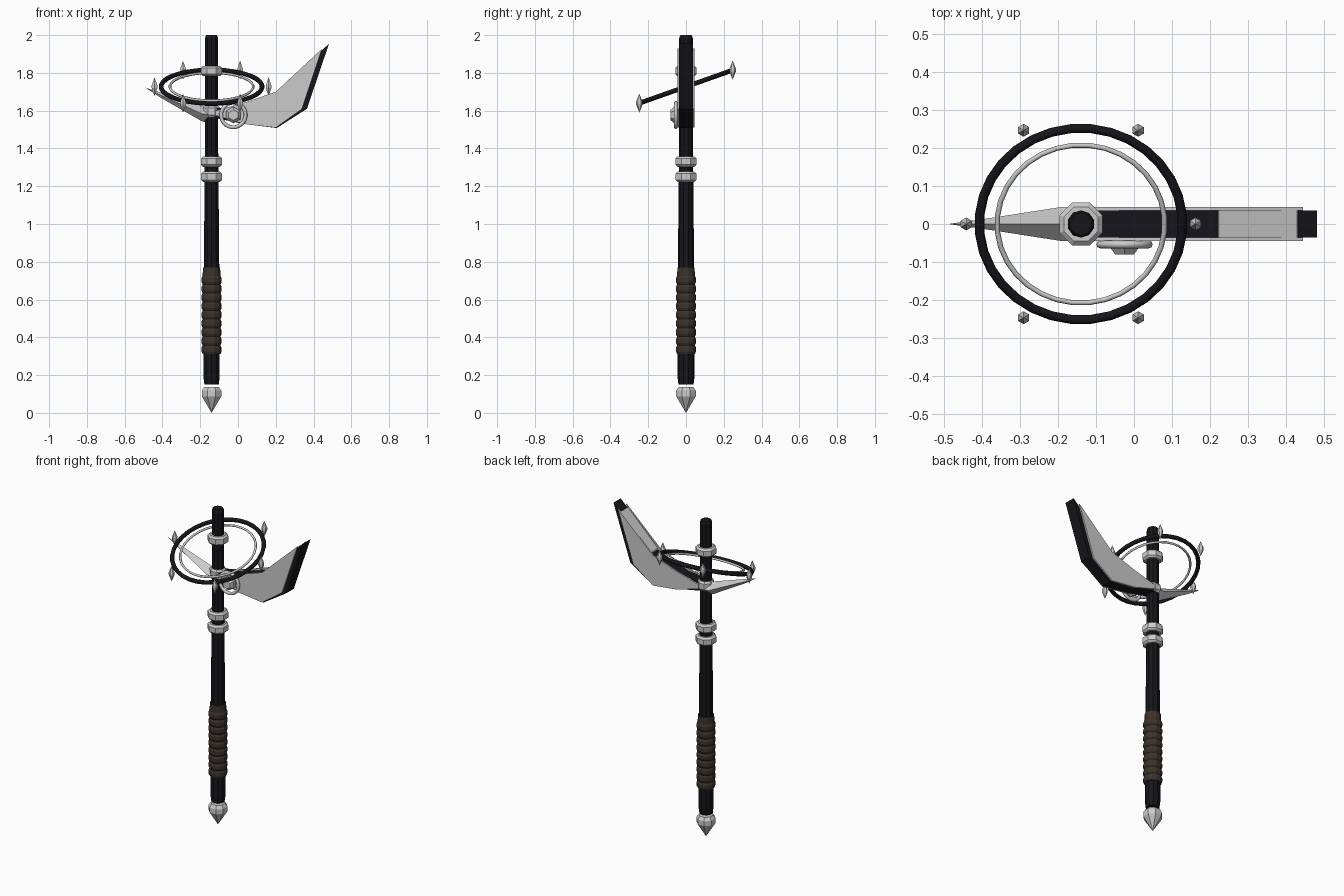
import bpy, bmesh, math
from mathutils import Matrix, Vector

if "Cube" in bpy.data.objects:
    bpy.data.objects.remove(bpy.data.objects["Cube"])

AX = -0.14  # x of the shaft axis


def mat(name, col):
    m = bpy.data.materials.new(name)
    m.diffuse_color = (*col, 1)
    m.use_nodes = True
    m.node_tree.nodes["Principled BSDF"].inputs["Base Color"].default_value = m.diffuse_color
    return m


BLACK = mat("black", (0.008, 0.008, 0.011))
BROWN = mat("brown", (0.045, 0.032, 0.024))


def finish(bm, name, material=None, smooth=False):
    bmesh.ops.recalc_face_normals(bm, faces=bm.faces)
    me = bpy.data.meshes.new(name)
    bm.to_mesh(me)
    bm.free()
    ob = bpy.data.objects.new(name, me)
    bpy.context.collection.objects.link(ob)
    if material:
        me.materials.append(material)
    if smooth:
        for p in me.polygons:
            p.use_smooth = True
    return ob


def lathe(name, profile, n, material=None, matrix=None, closed=False, smooth=False):
    """Revolve (radius, z) points about z; closed profiles make rings."""
    bm = bmesh.new()
    rows = []
    for r, z in profile:
        if r == 0:
            rows.append([bm.verts.new((0, 0, z))] * n)
        else:
            rows.append([bm.verts.new((r * math.cos(a), r * math.sin(a), z))
                         for a in (2 * math.pi * (i + 0.5) / n for i in range(n))])
    pairs = list(zip(rows, rows[1:])) + ([(rows[-1], rows[0])] if closed else [])
    for a, b in pairs:
        for i in range(n):
            j = (i + 1) % n
            bm.faces.new(list(dict.fromkeys((a[i], a[j], b[j], b[i]))))
    if not closed:
        for row in (rows[0], rows[-1]):
            if len(set(row)) > 2:
                bm.faces.new(row)
    bm.transform(matrix or Matrix.Translation((AX, 0, 0)))
    return finish(bm, name, material, smooth)


def ring(name, R, r, n, m, material, matrix):
    prof = [(R + r * math.cos(2 * math.pi * k / m), r * math.sin(2 * math.pi * k / m))
            for k in range(m)]
    return lathe(name, prof, n, material, matrix, closed=True, smooth=True)


def slab(name, pts, y0, y1, material=None):
    """Extrude an (x, z) outline between two y values."""
    bm = bmesh.new()
    a = [bm.verts.new((x, y0, z)) for x, z in pts]
    b = [bm.verts.new((x, y1, z)) for x, z in pts]
    bm.faces.new(a)
    bm.faces.new(b)
    for i in range(len(pts)):
        j = (i + 1) % len(pts)
        bm.faces.new((a[i], a[j], b[j], b[i]))
    return finish(bm, name, material)


# Shaft, wrapped grip and pommel
lathe("shaft", [(0.040, 0.15), (0.045, 0.19), (0.043, 0.77), (0.037, 1.40),
                (0.036, 1.985), (0.030, 2.0)], 10, BLACK)
grip = []
for k in range(10):
    z = 0.312 + k * 0.046
    grip += [(0.049, z), (0.055, z + 0.013), (0.055, z + 0.033)]
lathe("grip", grip[:-2] + [(0.047, 0.77)], 12, BROWN)
lathe("pommel", [(0, 0), (0.056, 0.088), (0.056, 0.118), (0.042, 0.137), (0, 0.137)], 8)

# Collars
for i, (z, r, h) in enumerate([(1.25, 0.061, 0.027), (1.33, 0.061, 0.027),
                               (1.81, 0.061, 0.027), (1.595, 0.049, 0.03)]):
    lathe(f"collar_{i + 1}", [(r * 0.8, z - h), (r, z - h * 0.6),
                              (r, z + h * 0.6), (r * 0.8, z + h)], 8)

# Tilted halo rings with six upright studs
centre = Matrix.Translation((AX, 0, 1.727))
tilt = centre @ Matrix.Rotation(math.radians(19.5), 4, 'X')
ring("halo_outer", 0.268, 0.0125, 32, 8, BLACK, tilt)
ring("halo_inner", 0.221, 0.007, 32, 6, None, tilt)
for k in range(6):
    a = math.radians(60 * k)
    p = tilt @ Vector((0.302 * math.cos(a), 0.262 / 0.866 * math.sin(a), 0))
    lathe(f"halo_stud_{k + 1}", [(0, -0.05), (0.017, -0.008), (0.017, 0.008), (0, 0.05)],
          6, None, Matrix.Translation(p))

# Axe blade: dark core, pale side plates, pale strip on the inner edge
core = [(-0.14, 1.61), (0.0, 1.622), (0.21, 1.69), (0.44, 1.915), (0.482, 1.955),
        (0.365, 1.61), (0.205, 1.508), (0.03, 1.53), (-0.14, 1.565)]
plate = [(-0.12, 1.60), (0.04, 1.645), (0.20, 1.70), (0.445, 1.928),
         (0.338, 1.608), (0.20, 1.51), (0.03, 1.53), (-0.12, 1.575)]
slab("blade_core", core, -0.036, 0.036, BLACK)
for s, side in ((-1, "front"), (1, "back")):
    slab(f"blade_plate_{side}", plate, s * 0.036, s * 0.045)
slab("blade_inner_strip", [(0.22, 1.69), (0.225, 1.712), (0.43, 1.912), (0.435, 1.90)],
     -0.0365, 0.0365)

# Rear spike: diamond section tapering to a point
bm = bmesh.new()
rows = []
for x, z, w, h in ((-0.13, 1.575, 0.046, 0.045), (-0.19, 1.583, 0.045, 0.04),
                   (-0.41, 1.683, 0.011, 0.014)):
    rows.append([bm.verts.new(c) for c in ((x, -w, z), (x, 0, z + h), (x, w, z), (x, 0, z - h))])
tip = bm.verts.new((-0.49, 0, 1.722))
for a, b in zip(rows, rows[1:]):
    for i in range(4):
        bm.faces.new((a[i], a[(i + 1) % 4], b[(i + 1) % 4], b[i]))
for i in range(4):
    bm.faces.new((rows[-1][i], rows[-1][(i + 1) % 4], tip))
bm.faces.new(rows[0])
finish(bm, "rear_spike")

# Front medallion: ring around a faceted boss
face = Matrix.Translation((-0.025, -0.054, 1.577)) @ Matrix.Rotation(math.pi / 2, 4, 'X')
ring("medallion_ring", 0.065, 0.010, 24, 8, None, face)
lathe("medallion_boss", [(0.044, -0.012), (0.044, 0.008), (0.028, 0.027), (0, 0.027)], 6, None, face)
